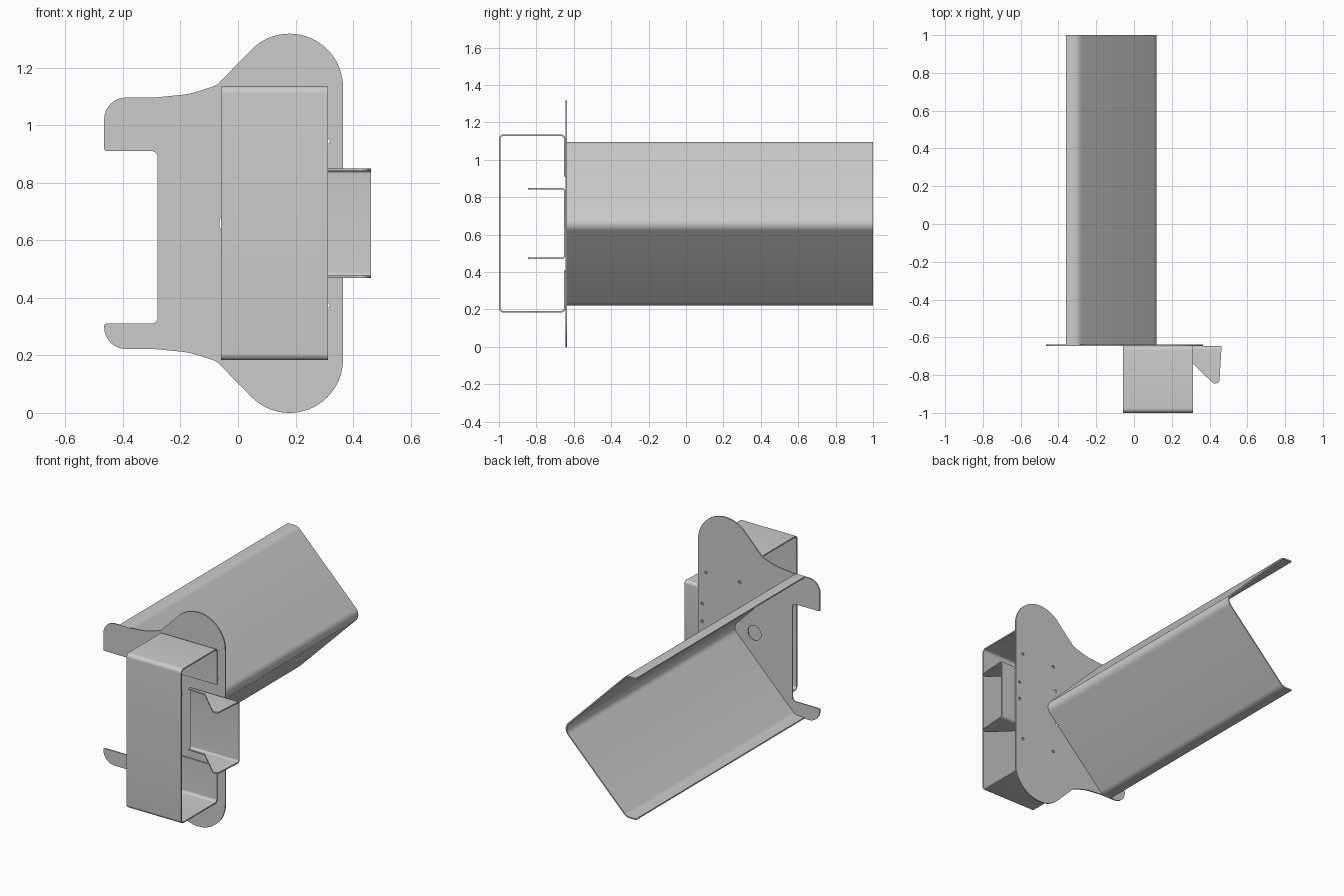
import bpy, bmesh, math
from mathutils import Vector, Matrix

if "Cube" in bpy.data.objects:
    bpy.data.objects.remove(bpy.data.objects["Cube"])

T = 0.008      # sheet thickness
MID = 0.659    # height of the symmetry plane


def arc(cx, cy, r, a0, a1, n=24):
    angles = [math.radians(a0 + (a1 - a0) * i / n) for i in range(n + 1)]
    return [Vector((cx + r * math.cos(a), cy + r * math.sin(a))) for a in angles]


def fillet(points, closed=False, n=8):
    """Round the corners of a path given as (x, y, radius)."""
    out, count = [], len(points)
    for i, (x, y, r) in enumerate(points):
        p = Vector((x, y))
        if r == 0 or (not closed and i in (0, count - 1)):
            out.append(p)
            continue
        d1 = (Vector(points[i - 1][:2]) - p).normalized()
        d2 = (Vector(points[(i + 1) % count][:2]) - p).normalized()
        half = d1.angle(d2) / 2
        c = p + (d1 + d2).normalized() * r / math.sin(half)
        s = p + d1 * r / math.tan(half) - c
        e = p + d2 * r / math.tan(half) - c
        a0 = math.atan2(s.y, s.x)
        da = (math.atan2(e.y, e.x) - a0 + math.pi) % (2 * math.pi) - math.pi
        out += [c + r * Vector((math.cos(a0 + da * k / n), math.sin(a0 + da * k / n)))
                for k in range(n + 1)]
    return out


def sheet(points):
    """Closed outline of bent sheet metal around a filleted centre line."""
    path = fillet(points)
    left, right = [], []
    for i, p in enumerate(path):
        d_in = (p - path[i - 1]).normalized() if i else None
        d_out = (path[i + 1] - p).normalized() if i < len(path) - 1 else None
        d = ((d_in or d_out) + (d_out or d_in)).normalized()
        off = Vector((-d.y, d.x)) * T / 2 / d.dot(d_in or d_out)
        left.append(p + off)
        right.append(p - off)
    return left + right[::-1]


AXES = {
    'x': Matrix(((0, 0, 1), (1, 0, 0), (0, 1, 0))),    # profile in y, z
    'y': Matrix(((1, 0, 0), (0, 0, -1), (0, 1, 0))),   # profile in x, z
    'z': Matrix.Identity(3),                           # profile in x, y
}


def prism(name, loops, axis, lo, hi):
    """Extrude outlines (first outer, others holes) from lo to hi along an axis."""
    cu = bpy.data.curves.new(name, 'CURVE')
    cu.dimensions, cu.fill_mode, cu.extrude = '2D', 'BOTH', (hi - lo) / 2
    for loop in loops:
        sp = cu.splines.new('POLY')
        sp.points.add(len(loop) - 1)
        for pt, v in zip(sp.points, loop):
            pt.co = (v[0], v[1], 0, 1)
        sp.use_cyclic_u = True
    tmp = bpy.data.objects.new(name + "_curve", cu)
    bpy.context.collection.objects.link(tmp)
    dg = bpy.context.evaluated_depsgraph_get()
    me = bpy.data.meshes.new_from_object(tmp.evaluated_get(dg))
    bpy.data.objects.remove(tmp)
    shift = Vector((0, 0, 0))
    shift['xyz'.index(axis)] = (lo + hi) / 2
    bm = bmesh.new()
    bm.from_mesh(me)
    bm.transform(Matrix.Translation(shift) @ AXES[axis].to_4x4())
    bmesh.ops.remove_doubles(bm, verts=bm.verts, dist=1e-5)
    bmesh.ops.recalc_face_normals(bm, faces=bm.faces)
    bm.to_mesh(me)
    bm.free()
    ob = bpy.data.objects.new(name, me)
    bpy.context.collection.objects.link(ob)
    return ob


def mirrored(points):
    return [(p[0], 2 * MID - p[1], *p[2:]) for p in reversed(points)]


# Mounting plate: round lobes, flared left arms, notch and bolt holes
lobe = arc(0.179, 1.132, 0.186, 0, 135)
flare = fillet([(*lobe[-1], 0), (-0.075, 1.138, 0.06), (-0.17, 1.108, 0.25),
                (-0.29, 1.096, 0.3), (-0.36, 1.096, 0)])[1:]
upper = lobe + flare
upper_left = fillet([(-0.36, 1.096, 0), (-0.465, 1.096, 0.075), (-0.465, 0.91, 0.008),
                     (-0.279, 0.91, 0.022), (-0.279, 0.31, 0.022), (-0.465, 0.31, 0.008),
                     (-0.465, 0.222, 0.075), (-0.36, 0.222, 0)])[1:-1]
outline = upper + upper_left + mirrored([tuple(p) for p in upper])
holes = [arc(-0.02, MID, 0.045, 0, 345, 23)]
bolts = [(0.31, MID + 0.285), (0.31, MID - 0.285), (0.08, MID + 0.285), (0.08, MID - 0.285),
         (0.335, 0.745), (0.335, 0.635), (0.065, 0.785), (0.05, 0.565)]
holes += [arc(x, z, 0.009, 0, 330, 11) for x, z in bolts]
prism("mounting_plate", [outline] + holes, 'y', -0.645, -0.645 + T)

# Long V-shaped beam with horizontal lips
beam_half = [(-0.36, 1.092, 0), (-0.295, 1.092, 0.05)]
beam = beam_half + [(0.136, MID, 0.05)] + mirrored(beam_half)
prism("long_beam", [sheet(beam)], 'y', -0.645 + T, 1.0)

# Front box channel with lips against the plate
box_half = [(-0.649, 0.91, 0), (-0.649, 1.131, 0.02), (-0.996, 1.131, 0.02)]
prism("front_channel", [sheet(box_half + mirrored(box_half))], 'x', -0.059, 0.313)

# Side hook: U channel trimmed to hooked flanges
hook_half = [(-0.85, 0.845, 0), (-0.649, 0.845, 0.014)]
hook = prism("side_hook", [sheet(hook_half + mirrored(hook_half))], 'x', 0.135, 0.463)
flange = fillet([(0.12, -0.63, 0), (0.12, -0.675, 0), (0.25, -0.68, 0.03),
                 (0.425, -0.85, 0.025), (0.452, -0.835, 0.018), (0.463, -0.66, 0),
                 (0.47, -0.63, 0)], closed=True)
cutter = prism("hook_cutter", [flange], 'z', 0.3, 1.0)
cutter.hide_render = True
mod = hook.modifiers.new("trim", 'BOOLEAN')
mod.operation, mod.object, mod.solver = 'INTERSECT', cutter, 'EXACT'
dg = bpy.context.evaluated_depsgraph_get()
trimmed = bpy.data.meshes.new_from_object(hook.evaluated_get(dg))
hook.modifiers.clear()
hook.data = trimmed
bpy.data.objects.remove(cutter)

# Smooth bends, sharp sheet edges
for ob in bpy.context.collection.objects:
    ob.select_set(True)
    bpy.context.view_layer.objects.active = ob
bpy.ops.object.shade_smooth_by_angle(angle=math.radians(30))
